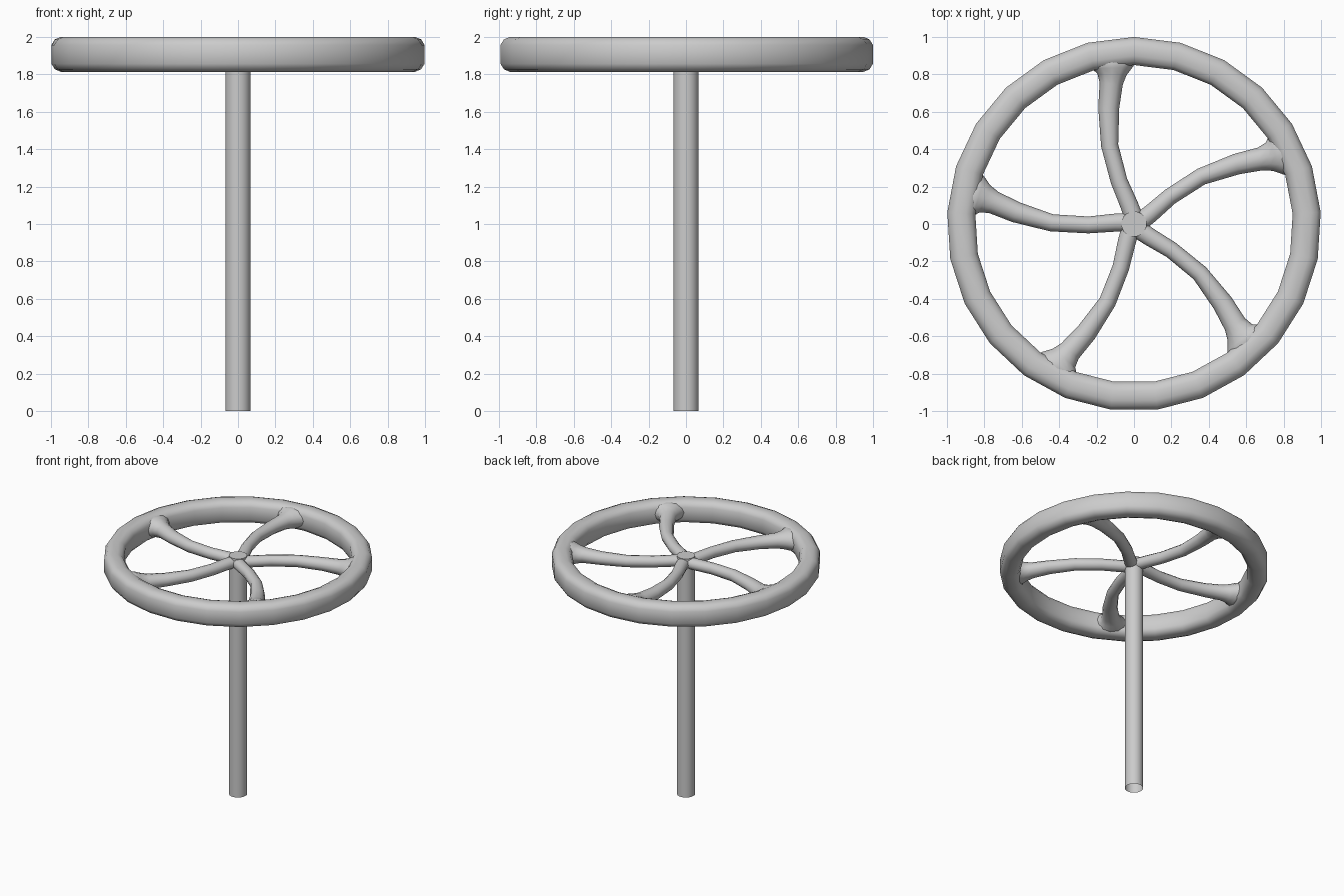
import bpy, bmesh
from math import cos, sin, pi, radians
from mathutils import Vector

if "Cube" in bpy.data.objects:
    bpy.data.objects.remove(bpy.data.objects["Cube"])

Z = 1.907  # height of the wheel's middle plane


def loft(name, rings, closed=False, caps=(False, False)):
    """Join rings of points into a smooth-shaded skin."""
    bm = bmesh.new()
    vs = [[bm.verts.new(p) for p in ring] for ring in rings]
    n, m = len(rings), len(rings[0])
    for i in range(n if closed else n - 1):
        a, b = vs[i], vs[(i + 1) % n]
        for j in range(m):
            k = (j + 1) % m
            bm.faces.new((a[j], a[k], b[k], b[j]))
    if caps[0]:
        bm.faces.new(vs[0])
    if caps[1]:
        bm.faces.new(vs[-1])
    bmesh.ops.recalc_face_normals(bm, faces=bm.faces)
    mesh = bpy.data.meshes.new(name)
    bm.to_mesh(mesh)
    bm.free()
    obj = bpy.data.objects.new(name, mesh)
    bpy.context.collection.objects.link(obj)
    bpy.context.view_layer.objects.active = obj
    for o in bpy.context.selected_objects:
        o.select_set(False)
    obj.select_set(True)
    bpy.ops.object.shade_smooth_by_angle(angle=radians(50))
    return obj


# Rim: rounded section swept around 25 steps
quarter = [(0.075, 0.050), (0.056, 0.080), (0.025, 0.093)]
section = quarter + [(-x, z) for x, z in reversed(quarter)]
section += [(-x, -z) for x, z in section]
rings = []
for i in range(25):
    a = pi / 2 + 2 * pi * i / 25
    rings.append([((0.925 + x) * cos(a), (0.925 + x) * sin(a), Z + z) for x, z in section])
loft("rim", rings, closed=True)

# Column: open at the bottom, flat cap on top
circle = [(0.068 * cos(2 * pi * i / 20), 0.068 * sin(2 * pi * i / 20)) for i in range(20)]
loft("column", [[(x, y, z) for x, y in circle] for z in (0, 1.96)], caps=(False, True))

# Spokes: curved path with x, y, half width, half height; flared into the rim
path = [(0.0, 0.03, .050, .044), (-0.025, 0.10, .048, .044), (-0.08, 0.23, .045, .044),
        (-0.130, 0.42, .046, .046), (-0.135, 0.62, .056, .050), (-0.122, 0.75, .062, .058),
        (-0.118, 0.80, .078, .068), (-0.117, 0.835, .110, .078), (-0.120, 0.86, .140, .082),
        (-0.124, 0.89, .150, .070)]
rings = []
for i, (x, y, w, h) in enumerate(path):
    p, q = path[max(i - 1, 0)], path[min(i + 1, len(path) - 1)]
    t = Vector((q[0] - p[0], q[1] - p[1], 0)).normalized()
    side = Vector((t.y, -t.x, 0))
    rings.append([Vector((x, y, Z + 0.005)) + side * w * cos(2 * pi * j / 12)
                  + Vector((0, 0, h * sin(2 * pi * j / 12))) for j in range(12)])
first = loft("spoke_1", rings)
for k in range(1, 5):
    spoke = first.copy()
    spoke.name = f"spoke_{k + 1}"
    spoke.rotation_euler.z = 2 * pi * k / 5
    bpy.context.collection.objects.link(spoke)
